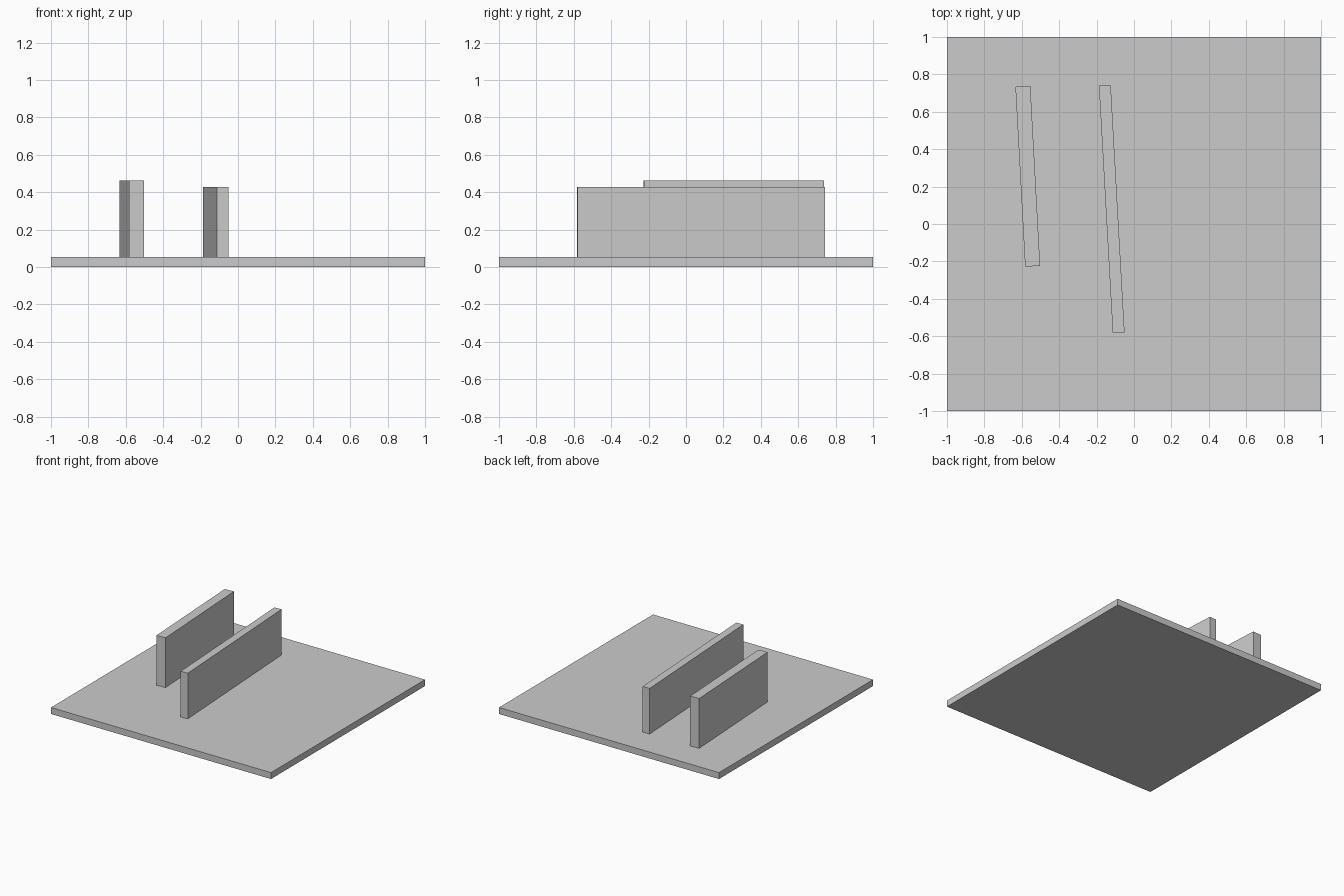
import bpy
import math

# Remove the default cube
cube = bpy.data.objects.get("Cube")
if cube:
    bpy.data.objects.remove(cube, do_unlink=True)

# Single plain grey
GREY = (0.6, 0.6, 0.6, 1.0)
grey = bpy.data.materials.new("plain grey")
grey.use_nodes = True
grey.diffuse_color = GREY
grey.node_tree.nodes["Principled BSDF"].inputs["Base Color"].default_value = GREY

BASE_TOP = 0.053


def box(name, x, y, bottom, top, width, length, turn=0.0):
    """Box standing between two heights, turned about the vertical axis."""
    bpy.ops.mesh.primitive_cube_add(size=1, location=(x, y, (bottom + top) / 2))
    obj = bpy.context.object
    obj.name = name
    obj.scale = (width, length, top - bottom)
    bpy.ops.object.transform_apply(location=False, rotation=False, scale=True)
    obj.rotation_euler.z = math.radians(turn)
    obj.data.materials.append(grey)
    return obj


# Square ground plate
box("base_plate", 0, 0, 0, BASE_TOP, 2, 2)

# Two slightly turned upright walls
box("short_wall", -0.568, 0.255, BASE_TOP, 0.462, 0.08, 0.963, 3.1)
box("long_wall", -0.119, 0.08, BASE_TOP, 0.428, 0.063, 1.324, 3.2)
